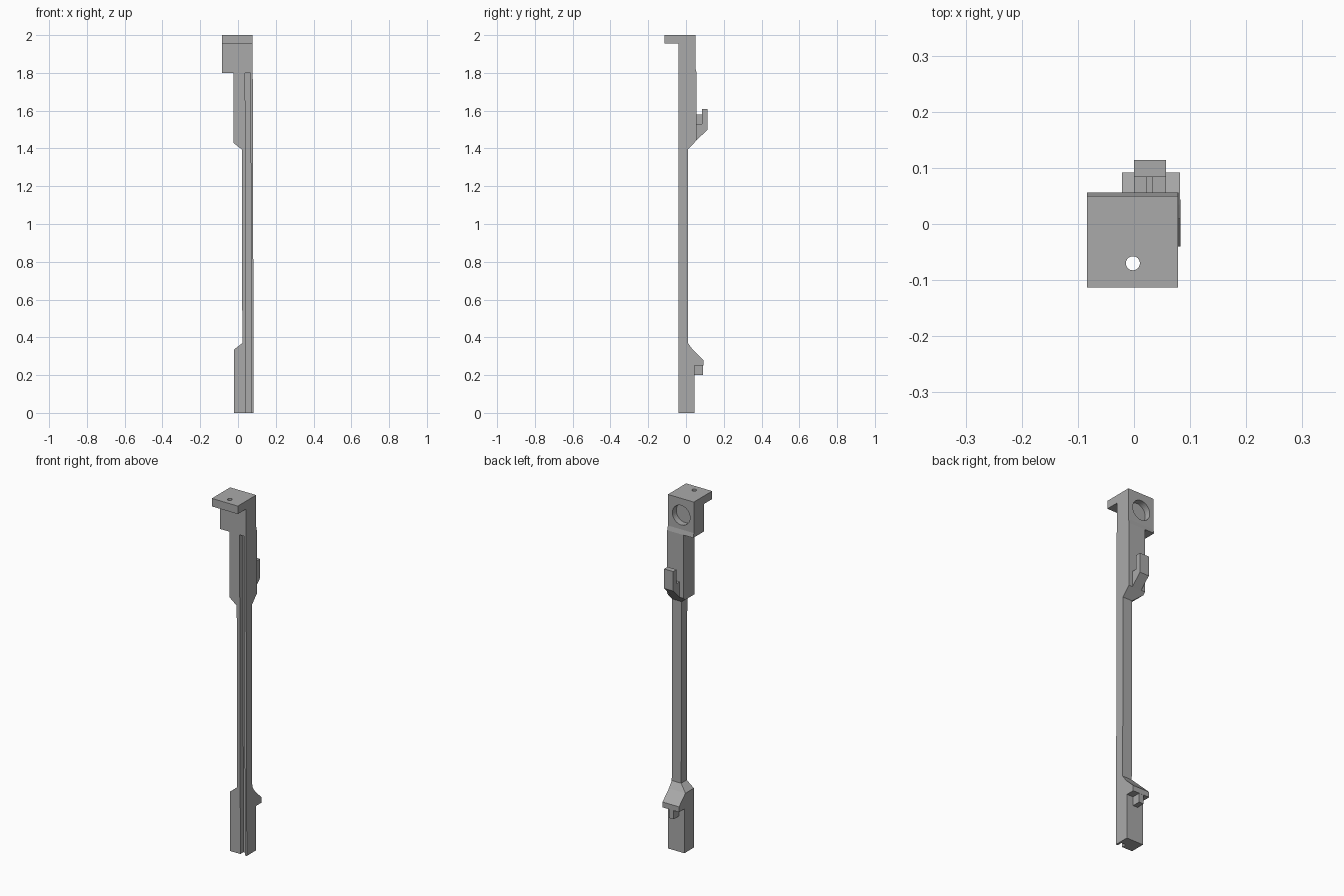
import bpy, bmesh
from mathutils import Vector

if "Cube" in bpy.data.objects:
    bpy.data.objects.remove(bpy.data.objects["Cube"])

grey = bpy.data.materials.new("plain grey")
grey.use_nodes = True
grey.diffuse_color = (0.4, 0.4, 0.4, 1)
grey.node_tree.nodes["Principled BSDF"].inputs["Base Color"].default_value = (0.4, 0.4, 0.4, 1)


def prism(name, outline, axis, start, end):
    """Extrude an outline of (y, z) along x, or of (x, z) along y."""
    bm = bmesh.new()
    place = (lambda a, z: (start, a, z)) if axis == "x" else (lambda a, z: (a, start, z))
    face = bm.faces.new([bm.verts.new(place(a, z)) for a, z in outline])
    new = bmesh.ops.extrude_face_region(bm, geom=[face])["geom"]
    shift = Vector((end - start, 0, 0) if axis == "x" else (0, end - start, 0))
    bmesh.ops.translate(bm, vec=shift, verts=[v for v in new if isinstance(v, bmesh.types.BMVert)])
    bmesh.ops.recalc_face_normals(bm, faces=bm.faces)
    mesh = bpy.data.meshes.new(name)
    bm.to_mesh(mesh)
    bm.free()
    mesh.materials.append(grey)
    obj = bpy.data.objects.new(name, mesh)
    bpy.context.collection.objects.link(obj)
    return obj


def box(name, x, y, z):
    return prism(name, [(x[0], z[0]), (x[1], z[0]), (x[1], z[1]), (x[0], z[1])], "y", *y)


def cylinder(name, radius, depth, location, rotation=(0, 0, 0)):
    bpy.ops.mesh.primitive_cylinder_add(vertices=40, radius=radius, depth=depth,
                                        location=location, rotation=rotation)
    obj = bpy.context.object
    obj.name = name
    obj.data.materials.append(grey)
    return obj


def combine(obj, tool, operation):
    """Apply a boolean and discard its tool."""
    tool.hide_render = True
    mod = obj.modifiers.new("cut", "BOOLEAN")
    mod.operation, mod.solver, mod.object = operation, "EXACT", tool
    bpy.context.view_layer.objects.active = obj
    bpy.ops.object.modifier_apply(modifier=mod.name)
    bpy.data.objects.remove(tool)


# Shaft: side outline crossed with a slightly leaning front outline
shaft = prism("shaft", [(-0.04, 0), (0.044, 0), (0.044, 0.25), (0.092, 0.25), (0.092, 0.28),
                        (0.035, 0.335), (0.01, 0.37), (0.01, 1.395), (0.056, 1.443),
                        (0.056, 1.8), (-0.04, 1.8)], "x", -0.2, 0.2)
front = prism("front_outline", [(-0.021, 0), (0.083, 0), (0.078, 1.8), (-0.025, 1.8),
                                (-0.025, 1.43), (0.02, 1.395), (0.023, 0.37), (-0.021, 0.335)],
              "y", -0.2, 0.2)
combine(shaft, front, "INTERSECT")

# Long groove down the front
groove = prism("groove", [(0.043, -0.1), (0.072, -0.1), (0.066, 1.799), (0.038, 1.799)],
               "y", -0.1, -0.012)
combine(shaft, groove, "DIFFERENCE")

# Head with its forward flange, a round pocket behind and a screw hole
head = prism("head", [(-0.113, 2), (-0.113, 1.955), (-0.04, 1.955), (-0.04, 1.8),
                      (0.056, 1.8), (0.05, 1.825), (0.05, 2)], "x", -0.084, 0.078)
combine(head, cylinder("pocket", 0.055, 0.07, (-0.005, 0.05, 1.905), (1.570796, 0, 0)), "DIFFERENCE")
combine(head, cylinder("screw_hole", 0.0125, 0.2, (-0.002, -0.07, 1.97)), "DIFFERENCE")

# Upper hook and the small rib in its mouth
prism("upper_hook", [(0.05, 1.437), (0.114, 1.5), (0.114, 1.61), (0.084, 1.61),
                     (0.084, 1.53), (0.05, 1.53)], "x", 0, 0.057)
box("upper_rib", (0.021, 0.034), (0.05, 0.085), (1.525, 1.58))

# Rib beneath the lower lip
box("lower_rib", (0.014, 0.043), (0.04, 0.091), (0.2, 0.255))
